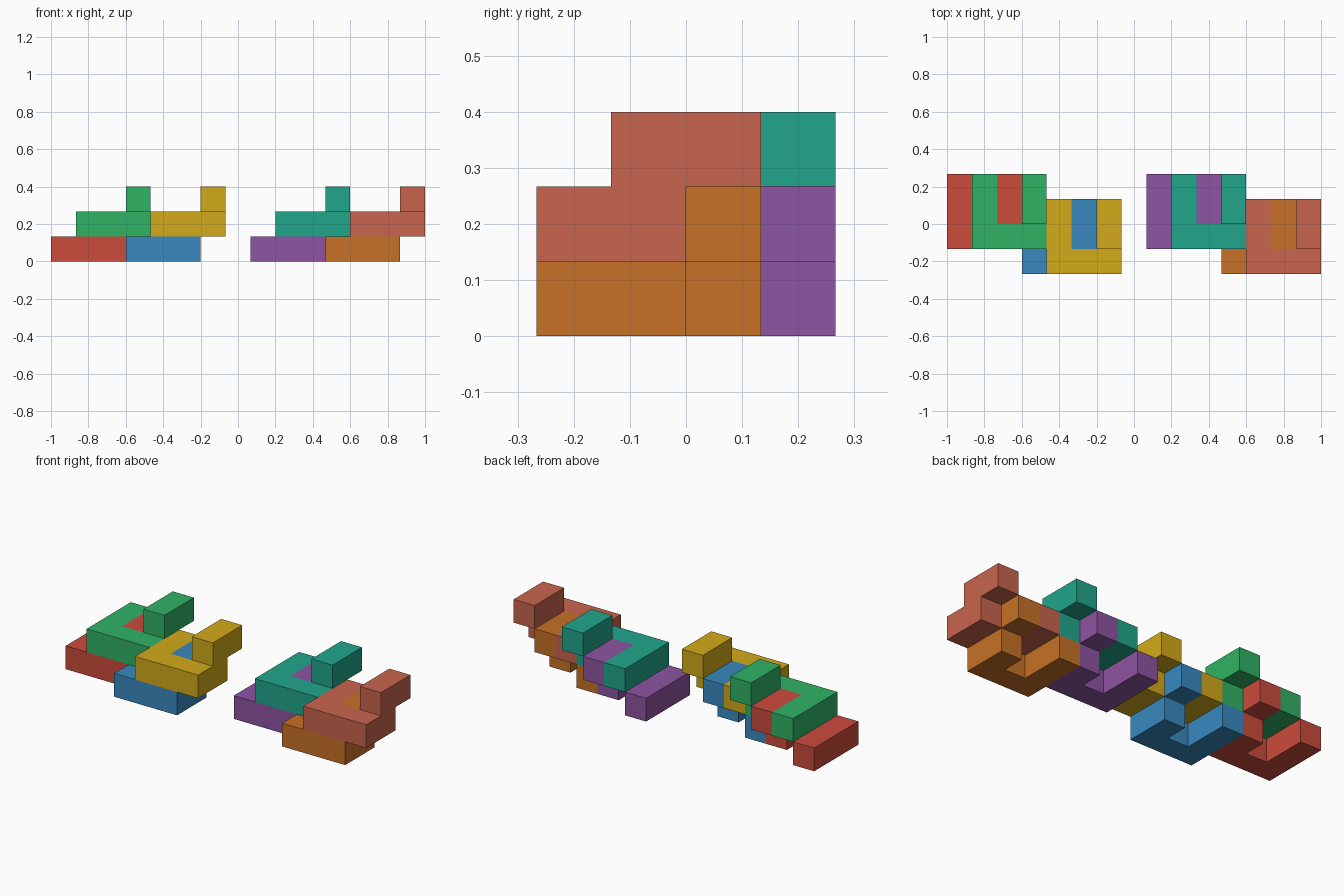
import bpy, bmesh
from mathutils import Vector

if "Cube" in bpy.data.objects:
    bpy.data.objects.remove(bpy.data.objects["Cube"])

U = 2 / 15                                   # edge of one cube cell
ORIGIN = Vector((-1, -2 * U, 0))

# Cells of the repeated piece: flat hook plus a raised, overhanging arm
CELLS = {(0, 0, 0), (0, 1, 0), (0, 2, 0), (1, 0, 0), (2, 0, 0), (2, 1, 0),
         (2, 1, 1), (2, 2, 1)}


def hook_mesh():
    """Outer skin of the joined cells, with flat areas merged."""
    bm = bmesh.new()
    for cell in sorted(CELLS):
        centre = Vector(cell) + Vector((0.5, 0.5, 0.5))
        for axis in range(3):
            for sign in (-1, 1):
                n, a, b = Vector(), Vector(), Vector()
                n[axis] = sign
                if tuple(int(c + d) for c, d in zip(cell, n)) in CELLS:
                    continue
                a[(axis + 1) % 3] = 0.5
                b[(axis + 2) % 3] = 0.5 * sign
                mid = centre + n * 0.5
                bm.faces.new([bm.verts.new((mid + p) * U)
                              for p in (-a - b, a - b, a + b, -a + b)])
    bmesh.ops.remove_doubles(bm, verts=bm.verts, dist=0.001)
    bmesh.ops.dissolve_limit(bm, angle_limit=0.01, verts=bm.verts, edges=bm.edges)
    mesh = bpy.data.meshes.new("hook_piece")
    bm.to_mesh(mesh)
    bm.free()
    return mesh


def add_piece(name, cell, color):
    mesh = base.copy()
    mat = bpy.data.materials.new(name)
    mat.diffuse_color = (*color, 1)
    mat.use_nodes = True
    mat.node_tree.nodes["Principled BSDF"].inputs["Base Color"].default_value = mat.diffuse_color
    mesh.materials.append(mat)
    obj = bpy.data.objects.new(name, mesh)
    obj.location = ORIGIN + Vector(cell) * U
    bpy.context.collection.objects.link(obj)


base = hook_mesh()

# Two groups of four interlocking pieces
COLORS = [
    [("red", (0.60, 0.07, 0.045)), ("green", (0.03, 0.45, 0.13)),
     ("blue", (0.04, 0.25, 0.52)), ("yellow", (0.65, 0.40, 0.01))],
    [("purple", (0.27, 0.09, 0.36)), ("teal", (0.015, 0.38, 0.26)),
     ("orange", (0.57, 0.165, 0.02)), ("coral", (0.58, 0.13, 0.075))],
]
OFFSETS = [(0, 1, 0), (1, 1, 1), (3, 0, 0), (4, 0, 1)]
for group, colors in enumerate(COLORS):
    for (name, color), (x, y, z) in zip(colors, OFFSETS):
        add_piece(name + "_hook_piece", (x + 8 * group, y, z), color)
bpy.data.meshes.remove(base)
